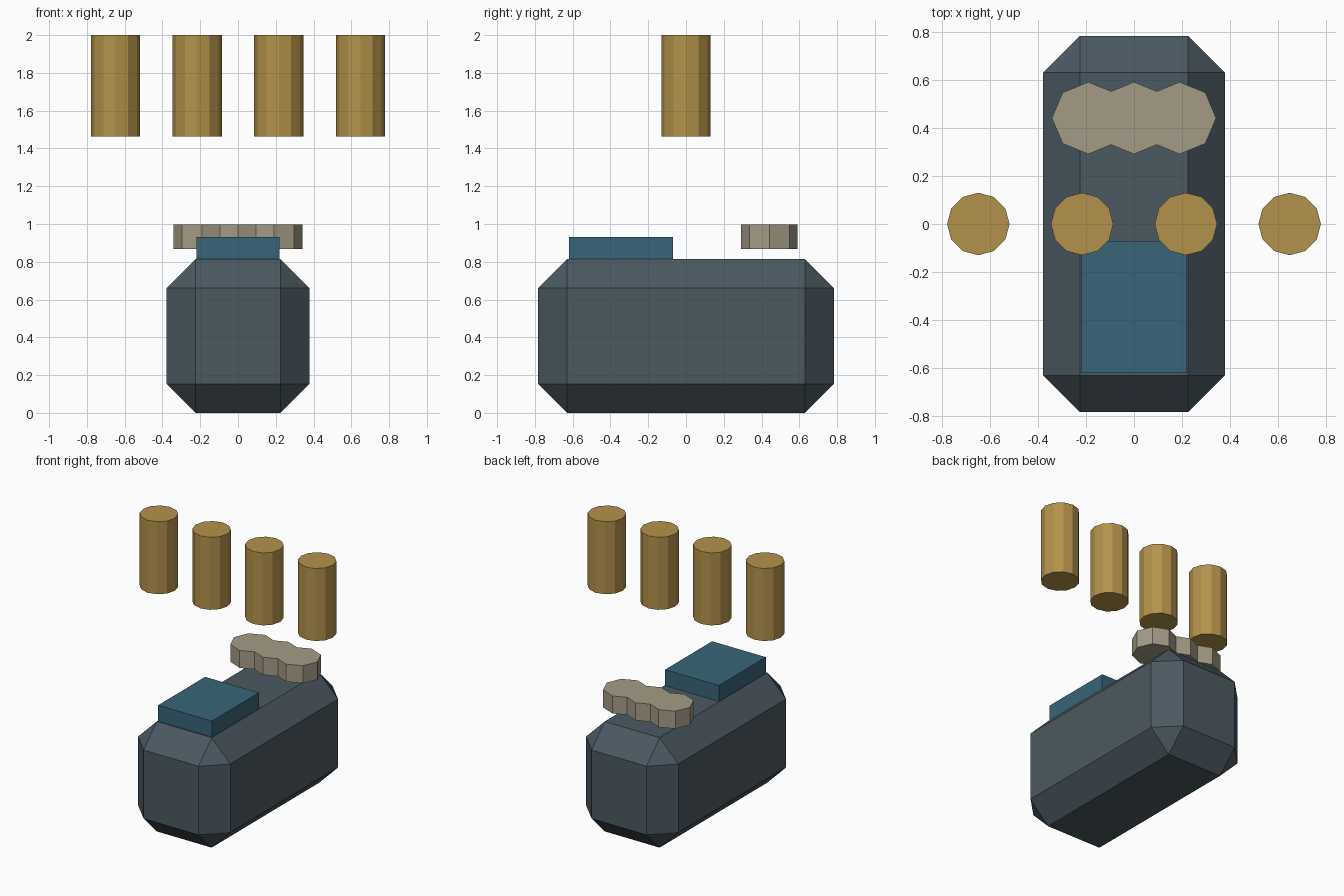
import bpy, bmesh, math

if "Cube" in bpy.data.objects:
    bpy.data.objects.remove(bpy.data.objects["Cube"])


def material(name, rgb):
    m = bpy.data.materials.new(name)
    m.diffuse_color = (*rgb, 1)
    m.use_nodes = True
    m.node_tree.nodes["Principled BSDF"].inputs["Base Color"].default_value = m.diffuse_color
    return m


SLATE = material("slate", (0.07, 0.10, 0.12))
TEAL = material("teal", (0.04, 0.13, 0.19))
STONE = material("stone", (0.37, 0.33, 0.24))
BRASS = material("brass", (0.45, 0.29, 0.07))


def finish(name, bm, mat):
    bmesh.ops.recalc_face_normals(bm, faces=bm.faces)
    me = bpy.data.meshes.new(name)
    bm.to_mesh(me)
    bm.free()
    me.materials.append(mat)
    ob = bpy.data.objects.new(name, me)
    bpy.context.collection.objects.link(ob)
    return ob


def box(name, lo, hi, mat, chamfer=0):
    bm = bmesh.new()
    bmesh.ops.create_cube(bm, size=1)
    for v in bm.verts:
        v.co = [(a + b) / 2 + c * (b - a) for a, b, c in zip(lo, hi, v.co)]
    if chamfer:
        bmesh.ops.bevel(bm, geom=bm.edges[:], offset=chamfer, segments=1,
                        affect='EDGES')
    return finish(name, bm, mat)


def prism(name, outline, z0, z1, mat):
    bm = bmesh.new()
    face = bm.faces.new([bm.verts.new((x, y, z0)) for x, y in outline])
    ext = bmesh.ops.extrude_face_region(bm, geom=[face], use_keep_orig=True)
    top = [g for g in ext["geom"] if isinstance(g, bmesh.types.BMVert)]
    bmesh.ops.translate(bm, verts=top, vec=(0, 0, z1 - z0))
    return finish(name, bm, mat)


# Chamfered main body
box("body", (-0.378, -0.783, 0), (0.378, 0.783, 0.814), SLATE, 0.153)

# Raised front panel
box("front_panel", (-0.22, -0.62, 0.81), (0.22, -0.07, 0.932), TEAL)

# Three-lobed plate floating above the rear, outline of three merged octagons
half = [(-0.342, 0), (-0.297, 0.106), (-0.19, 0.15), (-0.095, 0.111), (0, 0.15),
        (0.095, 0.111), (0.19, 0.15), (0.297, 0.106), (0.342, 0)]
outline = half + [(x, -y) for x, y in reversed(half[1:-1])]
prism("lobed_plate", [(x, 0.441 + y) for x, y in outline], 0.868, 0.998, STONE)

# Row of four hanging cylinders
for i in range(4):
    cx = -0.648 + 0.432 * i
    ring = [(cx + 0.13 * math.cos(a), 0.13 * math.sin(a))
            for a in (k * math.tau / 12 for k in range(12))]
    prism(f"cylinder_{i + 1}", ring, 1.463, 2.0, BRASS)
